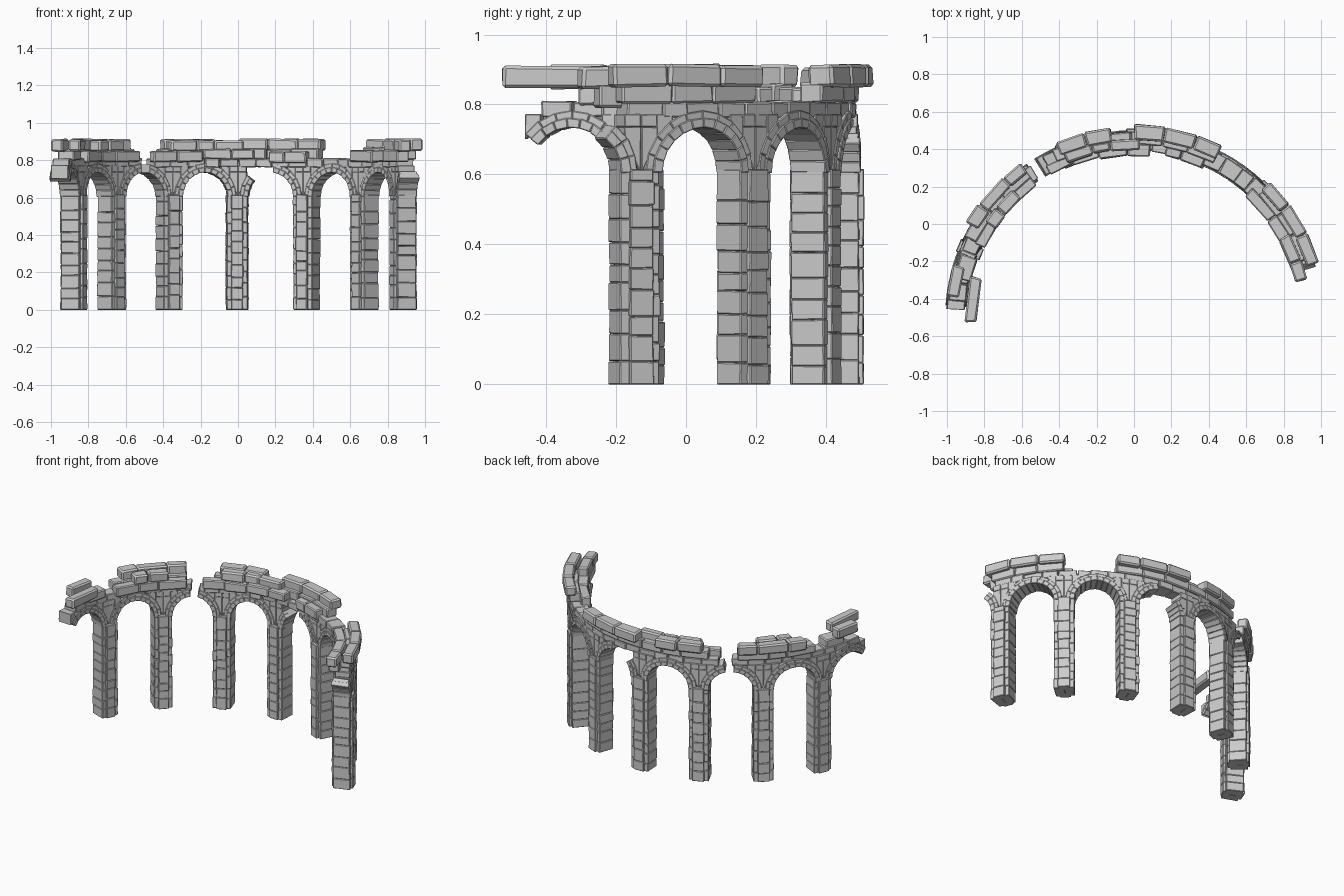
import bpy, bmesh, random
from math import sin, cos, radians, degrees, sqrt, acos

if "Cube" in bpy.data.objects:
    bpy.data.objects.remove(bpy.data.objects["Cube"])

random.seed(7)
CY, R = -0.51, 0.955         # centre and radius of the curved arcade
SPRING = 0.605               # height where the arches start
HALF = R * radians(11.25)    # half the spacing between piers


def stone(bm, quad, r0, r1, j=0.002):
    """One rough block: quad is four (angle in degrees, z) points, r0..r1 its depth."""
    vs = []
    for r in (r0, r1):
        for a, z in quad:
            a = radians(a) + random.uniform(-j, j) / R
            q = r + random.uniform(-j, j)
            zz = z + random.uniform(-j, j) if z > 0.001 else 0
            vs.append(bm.verts.new((q * sin(a), CY + q * cos(a), zz)))
    for f in ((0, 1, 2, 3), (7, 6, 5, 4), (0, 4, 5, 1), (1, 5, 6, 2), (2, 6, 7, 3), (3, 7, 4, 0)):
        bm.faces.new([vs[i] for i in f])


def block(bm, a0, a1, r0, r1, z0, z1, j=0.002):
    stone(bm, [(a0, z0), (a1, z0), (a1, z1), (a0, z1)], r0, r1, j)


def finish(bm, name, bevel):
    bmesh.ops.recalc_face_normals(bm, faces=bm.faces[:])
    bmesh.ops.bevel(bm, geom=bm.edges[:], offset=bevel, segments=1, affect='EDGES', clamp_overlap=True)
    me = bpy.data.meshes.new(name)
    bm.to_mesh(me)
    bm.free()
    bpy.context.collection.objects.link(bpy.data.objects.new(name, me))


def deg(s):
    return degrees(s / R)


def courses(top, lo, hi):
    """Uneven course heights from the ground to top."""
    zs = [0]
    while zs[-1] < top - hi * 1.2:
        zs.append(zs[-1] + random.uniform(lo, hi))
    return zs + [top]


# Piers: cross-shaped plan, two side stacks plus a pilaster inside and outside
def pier(a, name):
    bm = bmesh.new()
    stacks = [(-0.058, 0.0, -0.053, 0.05), (0.0, 0.058, -0.053, 0.05),
              (-0.033, 0.033, -0.068, -0.02), (-0.033, 0.033, 0.02, 0.063)]
    for s0, s1, d0, d1 in stacks:
        zs = courses(SPRING + 0.01, 0.05, 0.08)
        for z0, z1 in zip(zs, zs[1:]):
            k = random.uniform(-0.001, 0.002)
            block(bm, a + deg(s0 - k), a + deg(s1 + k), R + d0 - k, R + d1 + k, z0, z1, 0.0012)
    finish(bm, name, 0.003)


# Arches: two orders of voussoirs between angles t0 and t1, with spandrel stones above
def arch(c, t0, t1, name):
    bm = bmesh.new()
    for ri, ro, d, step in ((0.129, 0.157, 0.056, 15), (0.152, 0.178, 0.05, 18)):
        n = max(1, round((t1 - t0) / step))
        for i in range(n):
            ta, tb = (radians(t0 + (t1 - t0) * k / n) for k in (i, i + 1))
            quad = [(c - deg(q * cos(t)), SPRING + q * sin(t))
                    for q, t in ((ri, ta), (ri, tb), (ro, tb), (ro, ta))]
            stone(bm, quad, R - d, R + d, 0.0012)
    finish(bm, name, 0.0025)

    bm = bmesh.new()
    n, top = 8, 0.772

    def under(s):
        return SPRING + sqrt(max(0, 0.17 ** 2 - s * s))
    for i in range(n):
        s0, s1 = (-HALF + 2 * HALF * k / n for k in (i, i + 1))
        # broken arches only keep the stones above what still stands
        ta, tb = (degrees(acos(max(-1, min(1, -s / HALF)))) for s in (s0, s1))
        if ta < t0 - 6 or tb > t1 + 6:
            continue
        b0, b1 = under(s0), under(s1)
        m = max(b0, b1)
        if m > top - 0.006:
            continue
        lo = (b0, b1)
        for z in ((m + (top - m) * 0.5, top) if top - m > 0.05 else (top,)):
            d = 0.046 + random.uniform(-0.002, 0.002)
            stone(bm, [(c + deg(s0), lo[0]), (c + deg(s1), lo[1]), (c + deg(s1), z), (c + deg(s0), z)],
                  R - d, R + d, 0.001)
            lo = (z, z)
    if bm.verts:
        finish(bm, name + "_spandrel", 0.002)
    else:
        bm.free()


# A run of blocks along the curve, in uneven lengths
def run(name, rows, bevel):
    bm = bmesh.new()
    for a0, a1, r0, r1, z0, z1, n in rows:
        cuts = [a0 + (a1 - a0) * (i + (random.uniform(-0.2, 0.2) if 0 < i < n else 0)) / n
                for i in range(n + 1)]
        for p, q in zip(cuts, cuts[1:]):
            k = random.uniform(-0.003, 0.005)
            block(bm, p + 0.05, q - 0.05, r0 - k, r1 + k, z0, z1 + random.uniform(-0.003, 0.002), 0.003)
    finish(bm, name, bevel)


for i, a in enumerate((-67, -45, -22.5, -0.3, 22.5, 45, 67.8)):
    pier(a, f"pier_{i + 1}")

ARCHES = [(-78.4, 38, 180), (-56.25, 0, 180), (-33.75, 0, 84), (-33.75, 104, 180), (-11.25, 0, 180),
          (11.25, 0, 40), (11.25, 95, 180), (33.75, 0, 180), (56.25, 0, 180), (78.9, 0, 50)]
for i, spec in enumerate(ARCHES):
    arch(*spec, f"arch_{i + 1}")

# Level wall course over the arches
run("wall_course", [
    (-84, -34, 0.91, 0.995, 0.765, 0.808, 9),
    (-29.5, 70, 0.905, 0.998, 0.762, 0.808, 17),
], 0.004)

# Lower cornice: smaller stones stepping out, inside and outside
run("lower_cornice", [
    (-77, -69, 0.90, 0.985, 0.80, 0.855, 1),
    (-64.5, -36, 0.885, 0.945, 0.79, 0.85, 3),
    (-64, -36, 0.94, 1.01, 0.805, 0.86, 3),
    (-30, -12, 0.89, 0.95, 0.79, 0.85, 2),
    (-12, 5.5, 0.873, 0.94, 0.805, 0.86, 2),
    (-26, 27, 0.94, 1.005, 0.805, 0.86, 6),
    (10.5, 24, 0.89, 0.95, 0.785, 0.845, 2),
    (45, 71, 0.94, 1.01, 0.805, 0.87, 3),
    (42, 74, 0.885, 0.95, 0.79, 0.855, 3),
], 0.006)

# Upper cornice: large long blocks
run("upper_cornice", [
    (-91, -75, 0.845, 0.905, 0.848, 0.912, 1),
    (-83, -73, 0.945, 1.01, 0.845, 0.912, 1),
    (-60, -36, 0.965, 1.035, 0.85, 0.915, 3),
    (-57, -43, 0.885, 0.95, 0.845, 0.91, 2),
    (-24, -7, 0.955, 1.035, 0.85, 0.915, 2),
    (-23, 2, 0.91, 0.965, 0.845, 0.905, 3),
    (0, 27, 0.965, 1.04, 0.85, 0.915, 3),
    (44.5, 73, 0.965, 1.038, 0.85, 0.915, 3),
    (61, 77, 0.885, 0.95, 0.845, 0.91, 2),
], 0.009)
